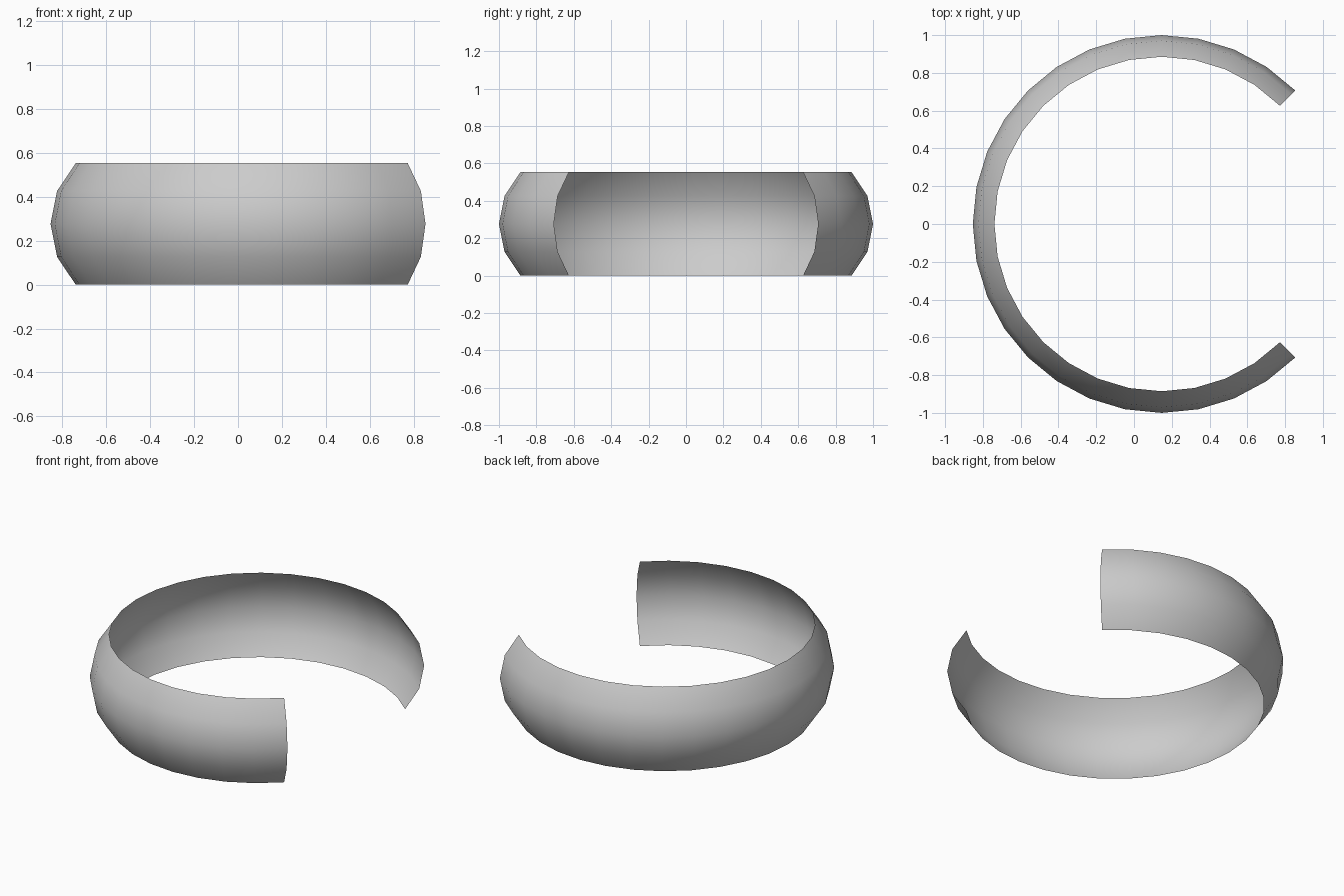
import bpy, bmesh
from math import cos, sin, radians
from mathutils import Matrix, Vector

if "Cube" in bpy.data.objects:
    bpy.data.objects.remove(bpy.data.objects["Cube"])

MAJOR, MINOR = 0.609, 0.391      # ring radius and bulge radius
CX = 0.1465                      # ring centre, offset so the open ring is centred
HALF_H = MINOR * sin(radians(45))

bm = bmesh.new()

# Bulging cross-section: quarter circle in 4 straight steps
profile = []
for i in range(5):
    a = radians(-45 + 22.5 * i)
    profile.append(bm.verts.new((MAJOR + MINOR * cos(a), 0, HALF_H + MINOR * sin(a))))
edges = [bm.edges.new(pair) for pair in zip(profile, profile[1:])]

# Sweep three quarters of a turn, leaving the gap towards +x
bmesh.ops.rotate(bm, verts=bm.verts, cent=(0, 0, 0), matrix=Matrix.Rotation(radians(45), 3, 'Z'))
bmesh.ops.spin(bm, geom=profile + edges, cent=(0, 0, 0), axis=(0, 0, 1),
               angle=radians(270), steps=24, use_duplicate=False)

# Face outwards
bm.normal_update()
flip = [f for f in bm.faces
        if f.normal.dot(f.calc_center_median() - Vector((0, 0, HALF_H))) < 0]
bmesh.ops.reverse_faces(bm, faces=flip)
for f in bm.faces:
    f.smooth = True
bmesh.ops.translate(bm, verts=bm.verts, vec=(CX, 0, 0))

# Open curved band
mesh = bpy.data.meshes.new("open_ring_band")
bm.to_mesh(mesh)
bm.free()
bpy.context.collection.objects.link(bpy.data.objects.new("open_ring_band", mesh))
